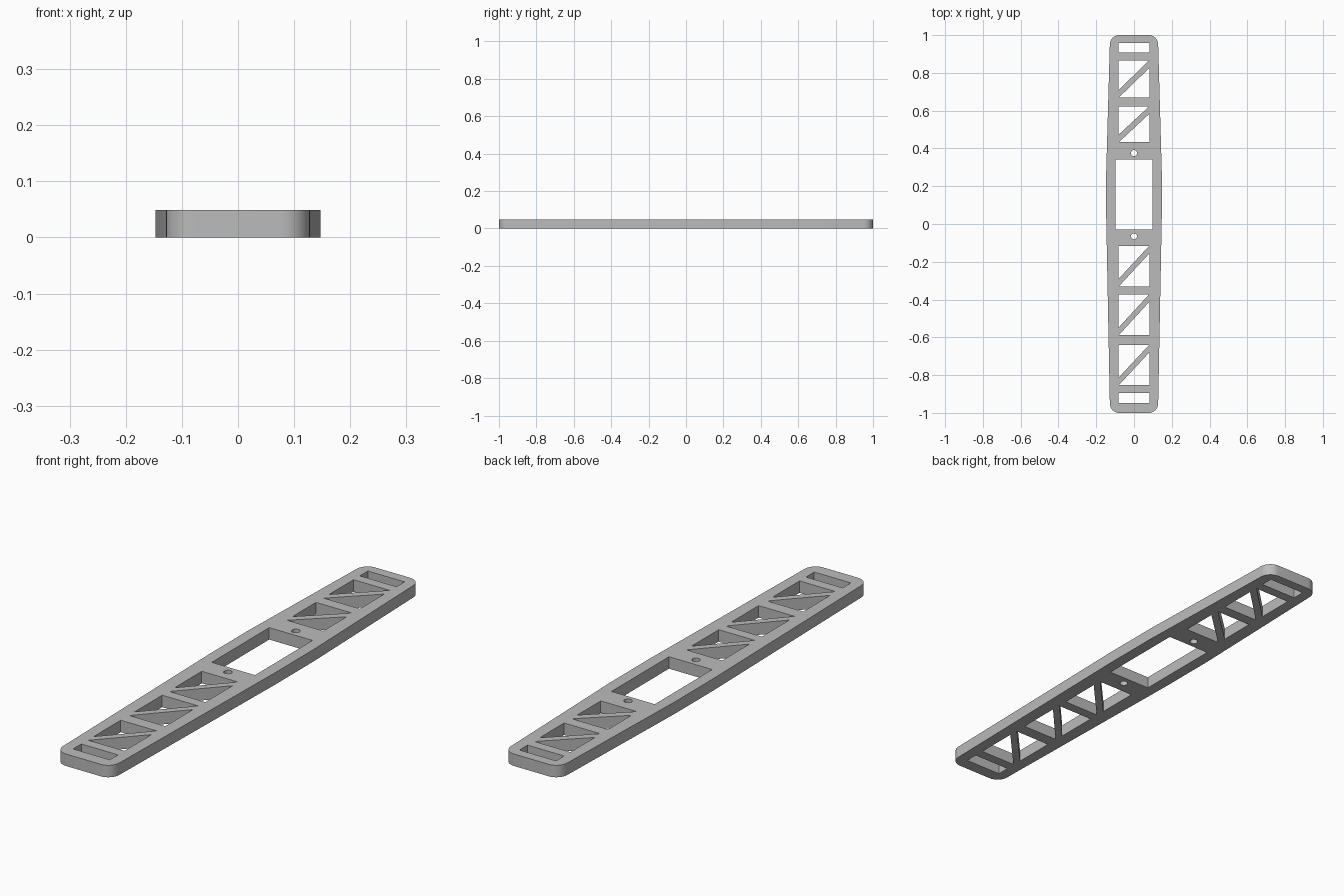
import bpy
import bmesh
from math import sin, cos, pi

cube = bpy.data.objects.get("Cube")
if cube:
    bpy.data.objects.remove(cube, do_unlink=True)

THICK = 0.049
MID_W, END_W = 0.147, 0.128      # half widths at the middle and the ends
CORNER = 0.05
CELL_W, WINDOW_W = 0.083, 0.098  # half widths of the cut-outs
BAR = 0.038                      # height of the diagonal braces along y

grey = bpy.data.materials.new("plain grey")
grey.use_nodes = True
colour = (0.5, 0.5, 0.5, 1)
grey.diffuse_color = colour
grey.node_tree.nodes["Principled BSDF"].inputs["Base Color"].default_value = colour


def arc(cx, cy, r, start, end, steps):
    return [(cx + r * cos(start + (end - start) * i / steps),
             cy + r * sin(start + (end - start) * i / steps)) for i in range(steps + 1)]


def rect(w, low, high):
    return [(-w, low), (w, low), (w, high), (-w, high)]


# Tapered outline with rounded ends, mirrored across x
c = END_W - CORNER
right = arc(c, -1 + CORNER, CORNER, -pi / 2, 0, 10)
right += [(MID_W, 0.03), (MID_W, 0.28)]
right += arc(c, 1 - CORNER, CORNER, 0, pi / 2, 10)
loops = [right + [(-x, y) for x, y in reversed(right)]]

# End slots and central window
loops += [rect(CELL_W, 0.907, 0.959), rect(CELL_W, -0.948, -0.895),
          rect(WINDOW_W, -0.03, 0.342)]

# Screw holes beside the window
for y in (0.375, -0.065):
    loops.append(arc(0, y, 0.016, 0, 2 * pi, 24)[:-1])

# Truss cells: two triangles on either side of a diagonal brace
w = CELL_W
for low, high in ((0.67, 0.866), (0.433, 0.623), (-0.33, -0.116),
                  (-0.588, -0.372), (-0.853, -0.64)):
    loops.append([(-w, low + BAR), (w - 0.003, high), (-w, high)])
    loops.append([(-w + 0.003, low), (w, low), (w, high - BAR)])

# Fill the profile with its openings and give it thickness
curve = bpy.data.curves.new("frame_profile", "CURVE")
curve.dimensions = "2D"
curve.fill_mode = "BOTH"
curve.extrude = THICK / 2
for points in loops:
    spline = curve.splines.new("POLY")
    spline.points.add(len(points) - 1)
    for p, (x, y) in zip(spline.points, points):
        p.co = (x, y, 0, 1)
    spline.use_cyclic_u = True

frame = bpy.data.objects.new("truss_frame", curve)
bpy.context.collection.objects.link(frame)
bpy.ops.object.select_all(action="DESELECT")
frame.select_set(True)
bpy.context.view_layer.objects.active = frame
bpy.ops.object.convert(target="MESH")
frame = bpy.context.object

# Weld the caps to the walls and stand the frame on the ground
bm = bmesh.new()
bm.from_mesh(frame.data)
bmesh.ops.remove_doubles(bm, verts=bm.verts, dist=0.0002)
bmesh.ops.recalc_face_normals(bm, faces=bm.faces)
bmesh.ops.translate(bm, verts=bm.verts, vec=(0, 0, THICK / 2))
bm.to_mesh(frame.data)
bm.free()

frame.data.materials.clear()
frame.data.materials.append(grey)
bpy.ops.object.shade_smooth_by_angle(angle=pi / 6)
